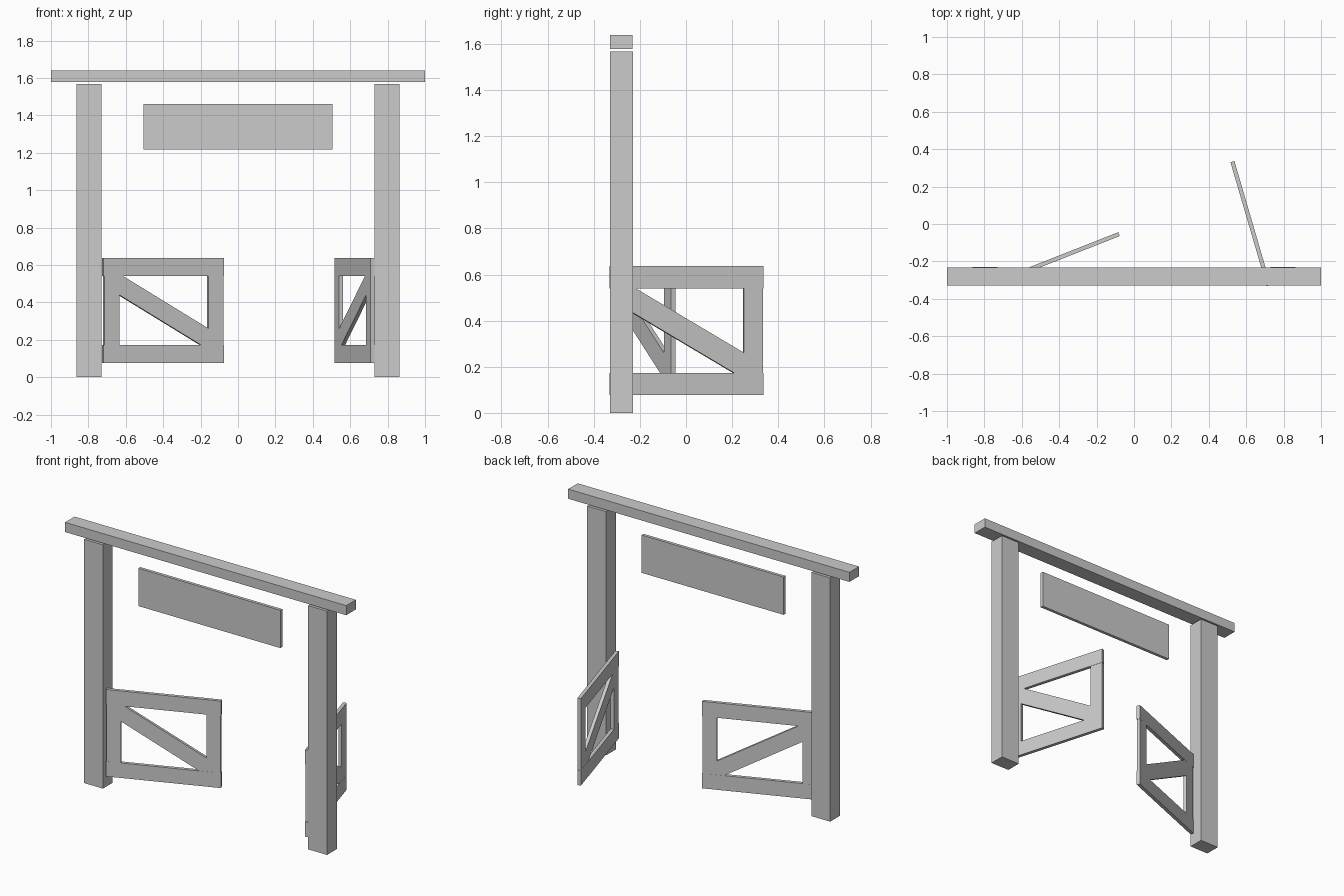
import bpy
import math
from mathutils import Matrix

if "Cube" in bpy.data.objects:
    bpy.data.objects.remove(bpy.data.objects["Cube"])


def box(name, center, size, tilt=0.0, frame=None):
    """Box with given centre and size, tilted about its local y axis, placed in a frame."""
    bpy.ops.mesh.primitive_cube_add(size=1)
    ob = bpy.context.object
    ob.name = name
    ob.data.name = name
    local = (Matrix.Translation(center) @ Matrix.Rotation(tilt, 4, 'Y')
             @ Matrix.Diagonal((*size, 1)))
    ob.data.transform(local)
    if frame is not None:
        ob.matrix_world = frame
    return ob


Y = -0.28  # depth of the archway plane

# Archway: two posts, a top beam and a hanging sign board
for side, s in (("left", -1), ("right", 1)):
    box(f"{side}_post", (s * 0.797, Y, 0.7835), (0.134, 0.099, 1.567))
box("top_beam", (0, Y, 1.608), (2.0, 0.097, 0.062))
box("sign_board", (-0.001, Y, 1.34), (1.01, 0.02, 0.243))


def gate(side, hinge, angle):
    """Braced gate leaf; local x runs from the hinge to the free end."""
    frame = Matrix.Translation((*hinge, 0)) @ Matrix.Rotation(math.radians(angle), 4, 'Z')
    t = 0.022
    # rails
    box(f"{side}_gate_top_rail", (0.345, 0, 0.588), (0.69, t, 0.096), frame=frame)
    box(f"{side}_gate_bottom_rail", (0.345, 0, 0.125), (0.69, t, 0.096), frame=frame)
    # stiles, lapped into the rails
    for part, u in (("hinge", 0.0475), ("latch", 0.645)):
        box(f"{side}_gate_{part}_stile", (u, 0, 0.36), (0.085, t - 0.0006, 0.46), frame=frame)
    # diagonal brace falling towards the free end
    box(f"{side}_gate_brace", (0.345, 0, 0.351), (0.632, t - 0.0012, 0.098),
        tilt=math.radians(29.7), frame=frame)


# Gates swung open by different amounts
gate("left", (-0.722, -0.307), 21.5)
gate("right", (0.720, -0.329), 106.3)
